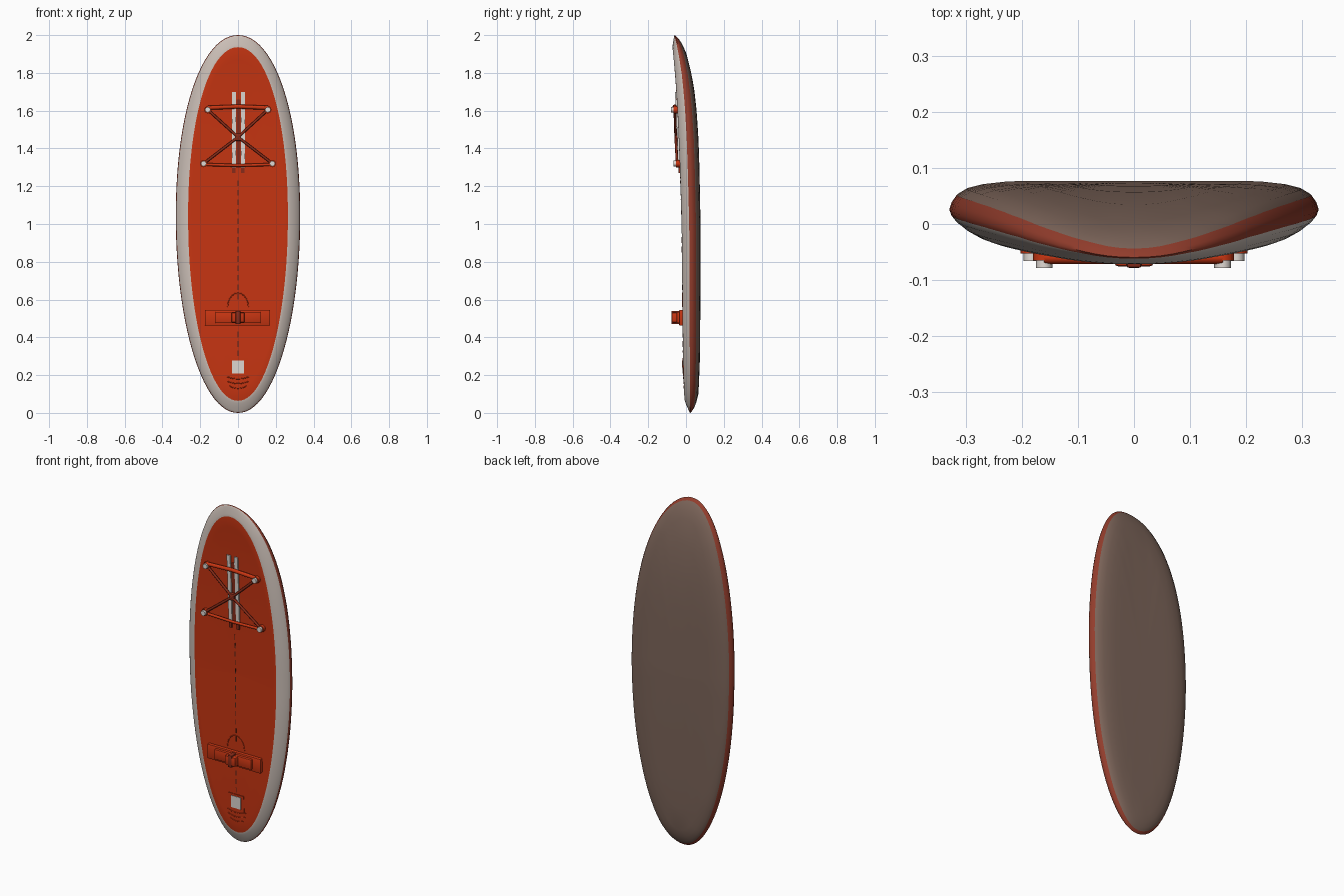
import bpy, bmesh, math
from mathutils import Vector

if "Cube" in bpy.data.objects:
    bpy.data.objects.remove(bpy.data.objects["Cube"])


def material(name, r, g, b):
    m = bpy.data.materials.new(name)
    m.diffuse_color = (r, g, b, 1)
    m.use_nodes = True
    m.node_tree.nodes["Principled BSDF"].inputs["Base Color"].default_value = m.diffuse_color
    return m


ORANGE = material("orange_deck", 0.58, 0.036, 0.006)
WHITE = material("off_white_rail", 0.62, 0.54, 0.49)
RED = material("dull_red_side", 0.29, 0.046, 0.025)
TAUPE = material("taupe_bottom", 0.20, 0.128, 0.10)
CORD = material("dark_red_cord", 0.25, 0.025, 0.01)
PALE = material("pale_grey", 0.75, 0.70, 0.66)
DARK = material("dark_brown", 0.08, 0.018, 0.01)

# Side profile: height, front y, back y
SIDE = [(0, .005, .04), (.04, -.004, .056), (.1, -.010, .067), (.3, -.016, .074),
        (.7, -.020, .077), (1.0, -.023, .077), (1.3, -.032, .071), (1.45, -.038, .066),
        (1.6, -.045, .056), (1.7, -.051, .045), (1.8, -.058, .029), (1.9, -.068, .004),
        (1.96, -.074, -.018), (2.0, -.077, -.042)]


def side_y(z, t):
    """y at height z; t runs from deck (0) to bottom (1)."""
    z = min(max(z, 0), 2)
    for (z0, f0, b0), (z1, f1, b1) in zip(SIDE, SIDE[1:]):
        if z <= z1:
            k = (z - z0) / (z1 - z0)
            f, b = f0 + (f1 - f0) * k, b0 + (b1 - b0) * k
            return f + (b - f) * t


def deck(x, z, lift=0.0):
    return Vector((x, side_y(z, 0) - lift, z))


def finish(name, bm, mats, angle=40):
    bmesh.ops.recalc_face_normals(bm, faces=bm.faces)
    me = bpy.data.meshes.new(name)
    bm.to_mesh(me)
    bm.free()
    for m in mats:
        me.materials.append(m)
    ob = bpy.data.objects.new(name, me)
    bpy.context.collection.objects.link(ob)
    bpy.ops.object.select_all(action='DESELECT')
    ob.select_set(True)
    bpy.context.view_layer.objects.active = ob
    bpy.ops.object.shade_smooth_by_angle(angle=math.radians(angle))
    return ob


# Board: concentric oval loops from deck centre, round the rail, to bottom centre
N = 96
def oval(bm, a, b, t):
    loop = []
    for i in range(N):
        ang = 2 * math.pi * i / N
        c, s = math.cos(ang), math.sin(ang)
        p = 2 / 2.06
        x = a * math.copysign(abs(c) ** p, c) * (1 + 0.04 * s)
        z = 1 + b * math.copysign(abs(s) ** p, s)
        loop.append(bm.verts.new((x, side_y(z, t), z)))
    return loop


# half width, half length, depth, material of the band leading to this loop
A, B = 0.329, 1.0
loops = [(0.264 * k, 0.936 * k, 0.0, 0) for k in (.02, .2, .4, .6, .8, .93, 1)]
for inset, t, m in [(.05, .05, 1), (.03, .16, 1), (.012, .30, 1), (.004, .40, 1),
                    (0, .5, 2), (.004, .62, 2), (.014, .76, 2), (.032, .87, 3),
                    (.06, .94, 3), (.10, .985, 3)]:
    loops.append((A - inset, B - inset, t, m))
loops += [(.229 * k, .90 * k, 1.0, 3) for k in (.85, .65, .45, .25, .02)]

bm = bmesh.new()
rings = [oval(bm, a, b, t) for a, b, t, _ in loops]
for j in range(1, len(rings)):
    for i in range(N):
        f = bm.faces.new((rings[j - 1][i], rings[j - 1][(i + 1) % N],
                          rings[j][(i + 1) % N], rings[j][i]))
        f.material_index = loops[j][3]
bm.faces.new(rings[0])
bm.faces.new(rings[-1]).material_index = 3
finish("board", bm, [ORANGE, WHITE, RED, TAUPE], 60)


def box(name, x0, x1, z0, z1, out, mat, bevel=0.004, sink=0.012):
    """Block on the deck, standing out to y = -out."""
    bm = bmesh.new()
    bmesh.ops.create_cube(bm, size=1)
    y1 = side_y((z0 + z1) / 2, 0) + sink
    for v in bm.verts:
        v.co = (x0 + (v.co.x + .5) * (x1 - x0), -out + (v.co.y + .5) * (y1 + out),
                z0 + (v.co.z + .5) * (z1 - z0))
    if bevel:
        bmesh.ops.bevel(bm, geom=bm.edges[:], offset=bevel, segments=2,
                        affect='EDGES', profile=0.5)
    return finish(name, bm, [mat])


def plate(name, x0, x1, z0, z1, mat, lift=0.002, steps=8):
    """Thin strip that follows the curve of the deck."""
    bm = bmesh.new()
    prev = None
    for i in range(steps + 1):
        z = z0 + (z1 - z0) * i / steps
        ring = [bm.verts.new(deck(x, z, l)) for x, l in
                ((x0, -.002), (x0, lift), (x1, lift), (x1, -.002))]
        if prev:
            for k in range(4):
                bm.faces.new((prev[k], prev[(k + 1) % 4], ring[(k + 1) % 4], ring[k]))
        else:
            bm.faces.new(ring)
        prev = ring
    bm.faces.new(prev)
    return finish(name, bm, [mat])


def tube(name, pts, r, mat):
    cu = bpy.data.curves.new(name, 'CURVE')
    cu.dimensions = '3D'
    cu.bevel_depth, cu.bevel_resolution, cu.use_fill_caps = r, 2, True
    sp = cu.splines.new('POLY')
    sp.points.add(len(pts) - 1)
    for p, q in zip(sp.points, pts):
        p.co = (*q, 1)
    cu.materials.append(mat)
    ob = bpy.data.objects.new(name, cu)
    bpy.context.collection.objects.link(ob)
    bpy.ops.object.select_all(action='DESELECT')
    ob.select_set(True)
    bpy.context.view_layer.objects.active = ob
    bpy.ops.object.convert(target='MESH')


# Carry handle with raised grip
box("handle_pad", -.175, .17, .462, .546, .036, ORANGE)
box("handle_strap", -.12, .12, .475, .535, .050, ORANGE, .006)
box("handle_grip", -.035, .035, .478, .532, .076, ORANGE, .008)
box("handle_band", -.013, .013, .470, .540, .078, CORD, .004)

# Tail patch, frame and grip ridges
plate("tail_patch_base", -.05, .05, .195, .29, ORANGE, .003)
plate("tail_patch", -.031, .031, .208, .278, PALE, .006)
for i, (w, z) in enumerate([(.06, .18), (.055, .155), (.045, .13)]):
    tube(f"tail_ridge_{i}", [deck(w * k / 4, z + .012 * (k / 4) ** 2, 0)
                             for k in range(-4, 5)], .0025, ORANGE)

# Arched seam above the handle
tube("seam_arch", [deck(.055 * math.cos(a * math.pi / 10), .56 + .075 * math.sin(a * math.pi / 10))
                   for a in range(11)], .0025, ORANGE)

# Dashed centre line
z = 0.30
while z < 1.24:
    if not .44 < z < .55:
        plate("centre_dash", -.0025, .0025, z, z + .03, DARK, .001, 1)
    z += .05

# Two pale strips under the cords
for i, x in enumerate((-.022, .026)):
    plate(f"strip_{i}", x - .011, x + .011, 1.30, 1.70, PALE, .008)
    plate(f"strip_tip_{i}", x - .009, x + .009, 1.27, 1.30, CORD, .008, 2)
plate("strip_gap", -.008, .012, 1.30, 1.66, CORD, .003)

# Cord anchors: round posts with pale caps
knobs = [(-.16, 1.605), (.158, 1.605), (-.182, 1.32), (.182, 1.32)]
for i, (x, z) in enumerate(knobs):
    tube(f"anchor_post_{i}", [deck(x, z, -.008), deck(x, z, .020)], .020, ORANGE)
    tube(f"anchor_cap_{i}", [deck(x, z, .018), deck(x, z, .030), deck(x, z, .033)], .015, PALE)

# Cords: two bars and a crossing pair
tube("cord_top", [deck(-.16, 1.615, .014), deck(0, 1.622, .014), deck(.158, 1.615, .014)], .011, ORANGE)
tube("cord_bottom", [deck(-.182, 1.315, .012), deck(0, 1.31, .012), deck(.182, 1.315, .012)], .008, ORANGE)
for i, (a, b) in enumerate([(0, 3), (1, 2)]):
    tube(f"cord_cross_{i}", [deck(*knobs[a], .014), deck(0, 1.46, .016), deck(*knobs[b], .014)],
         .007, CORD)
box("cord_joint", -.017, .017, 1.44, 1.48, .060, CORD)
